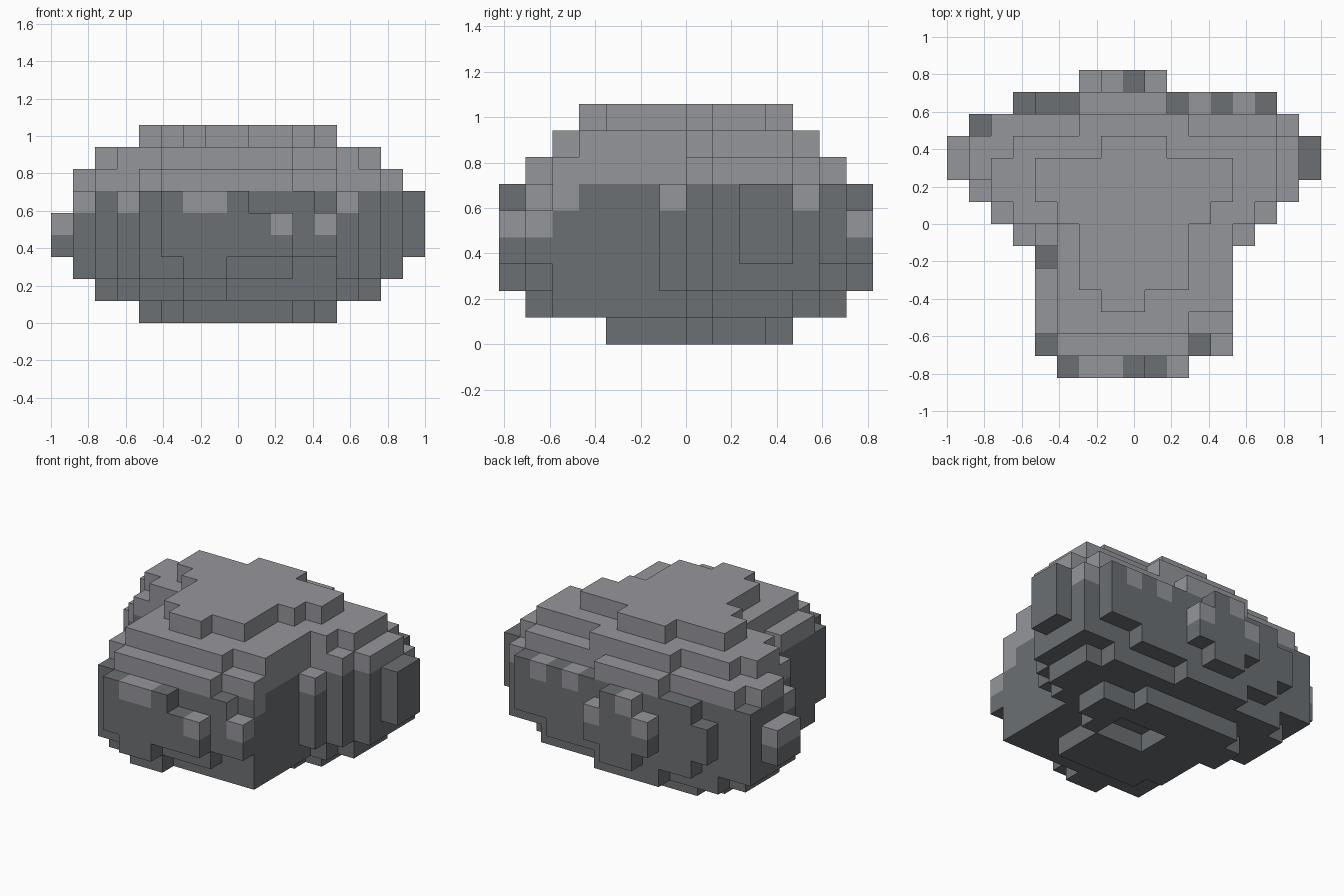
import bpy, bmesh
from mathutils import Vector

if "Cube" in bpy.data.objects:
    bpy.data.objects.remove(bpy.data.objects["Cube"], do_unlink=True)

CELL = 2 / 17
NX, NY = 17, 14


def make_material(name, rgb):
    m = bpy.data.materials.new(name)
    m.use_nodes = True
    m.diffuse_color = (*rgb, 1)
    bsdf = m.node_tree.nodes["Principled BSDF"]
    bsdf.inputs["Base Color"].default_value = (*rgb, 1)
    bsdf.inputs["Roughness"].default_value = 0.9
    return m


dark = make_material("dark stone", (0.150, 0.160, 0.173))
light = make_material("light stone", (0.300, 0.303, 0.330))

solid = set()


def fill(levels, *slabs):
    """Fill slabs (x start, x end, y start, y end) of cells on the given levels."""
    for k in levels:
        for x0, x1, y0, y1 in slabs:
            solid.update((i, j, k) for i in range(x0, x1) for j in range(y0, y1))


# Underside, stepping in towards the ground
fill([0], (6, 11, 4, 5), (5, 11, 5, 7), (5, 12, 7, 8), (4, 13, 8, 10), (5, 11, 10, 11))
solid -= {(i, j, 0) for i in (8, 9, 10) for j in (7, 8)}
fill([1], (6, 8, 1, 2), (4, 13, 2, 7), (3, 14, 7, 8),
     (2, 15, 8, 11), (3, 14, 11, 12), (6, 10, 12, 13))
fill([2], (6, 8, 0, 1), (4, 11, 1, 2), (4, 13, 2, 6), (3, 14, 6, 7), (2, 15, 7, 8),
     (1, 16, 8, 12), (4, 13, 12, 13), (7, 9, 13, 14))

# Broad middle band
fill([3, 4, 5], (4, 12, 1, 2), (4, 13, 2, 6), (3, 14, 6, 7), (2, 15, 7, 8),
     (1, 16, 8, 12), (4, 15, 12, 13))

# Lumps standing out of the middle band
fill([3, 4], (5, 11, 0, 1), (12, 13, 1, 2), (6, 10, 13, 14), (0, 1, 9, 11), (3, 4, 12, 13))
fill([5], (5, 9, 0, 1), (7, 9, 13, 14))
fill([3, 4, 5], (16, 17, 9, 11))

# Stepped crown
fill([6], (5, 11, 1, 2), (4, 13, 2, 5), (5, 13, 5, 6), (4, 13, 6, 7), (2, 15, 7, 8),
     (2, 16, 8, 9), (1, 16, 9, 11), (2, 15, 11, 12), (6, 10, 12, 13))
fill([7], (5, 11, 2, 3), (5, 13, 3, 7), (3, 14, 7, 8), (2, 15, 8, 10),
     (3, 15, 10, 11), (6, 11, 11, 12))
fill([8], (7, 9, 3, 4), (6, 11, 4, 7), (5, 12, 7, 8), (4, 13, 8, 10), (7, 10, 10, 11))

# Pale patches running down below the crown: (x, y, lowest level)
drips = [(6, 0, 5), (7, 0, 5), (10, 0, 4), (12, 1, 4), (3, 6, 5), (13, 6, 5),
         (1, 8, 5), (15, 11, 5), (11, 12, 5), (13, 12, 5),
         (0, 9, 4), (0, 10, 4), (6, 13, 4), (7, 13, 5), (9, 13, 4)]
pale = {(i, j, k) for i, j, low in drips for k in range(low, 6)}
pale_left_side = {(11, 1, 5), (12, 2, 5)}  # pale on the +x face only

# Skin the exposed sides of the cells
bm = bmesh.new()
corners = {}


def corner(p):
    key = tuple(round(c) for c in p)
    if key not in corners:
        corners[key] = bm.verts.new(((key[0] - NX / 2) * CELL, (key[1] - NY / 2) * CELL,
                                     key[2] * CELL))
    return corners[key]


for cell in sorted(solid):
    middle = Vector(cell) + Vector((0.5, 0.5, 0.5))
    for axis in range(3):
        for sign in (-1, 1):
            n = Vector((0, 0, 0))
            n[axis] = sign
            if tuple(int(c + d) for c, d in zip(cell, n)) in solid:
                continue
            u = Vector((0, 0, 0))
            u[(axis + 1) % 3] = 0.5
            v = n.cross(u)
            face = bm.faces.new([corner(middle + n / 2 + a * u + b * v)
                                 for a, b in ((-1, -1), (1, -1), (1, 1), (-1, 1))])
            is_pale = (cell[2] >= 6 or cell in pale
                       or (cell in pale_left_side and n.x > 0))
            face.material_index = 1 if is_pale else 0

# Merge flat areas of one colour
bmesh.ops.dissolve_limit(bm, angle_limit=0.02, verts=bm.verts, edges=bm.edges,
                         delimit={'MATERIAL'})
mesh = bpy.data.meshes.new("boulder")
bm.to_mesh(mesh)
bm.free()
mesh.materials.append(dark)
mesh.materials.append(light)
boulder = bpy.data.objects.new("boulder", mesh)
bpy.context.collection.objects.link(boulder)
